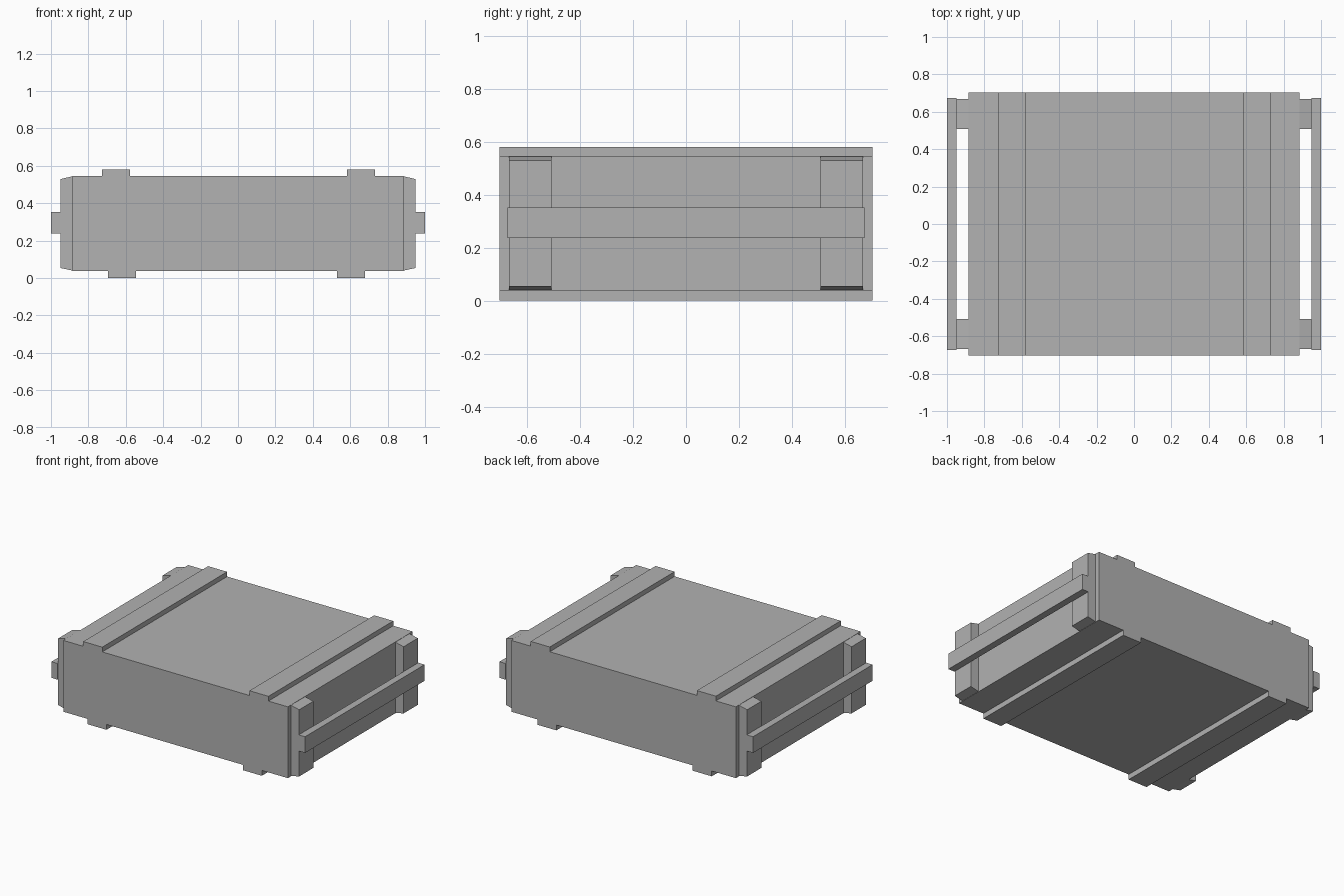
import bpy

cube = bpy.data.objects.get("Cube")
if cube:
    bpy.data.objects.remove(cube, do_unlink=True)

# Single plain grey
GREY = (0.445, 0.445, 0.445, 1.0)
mat = bpy.data.materials.new("plain grey")
mat.use_nodes = True
mat.diffuse_color = GREY
mat.node_tree.nodes["Principled BSDF"].inputs["Base Color"].default_value = GREY


def prism(name, outline, y0, y1):
    """Extrude a counter-clockwise XZ outline from y0 to y1."""
    n = len(outline)
    verts = [(x, y, z) for y in (y0, y1) for x, z in outline]
    faces = [tuple(range(n)), tuple(range(2 * n - 1, n - 1, -1))]
    faces += [(i, i + n, (i + 1) % n + n, (i + 1) % n) for i in range(n)]
    mesh = bpy.data.meshes.new(name)
    mesh.from_pydata(verts, [], faces)
    mesh.materials.append(mat)
    obj = bpy.data.objects.new(name, mesh)
    bpy.context.collection.objects.link(obj)
    return obj


def box(name, x0, x1, y0, y1, z0, z1):
    return prism(name, [(x0, z0), (x1, z0), (x1, z1), (x0, z1)], y0, y1)


# Crate body
HALF_X, HALF_Y, BOTTOM, TOP = 0.885, 0.703, 0.038, 0.546
box("crate_body", -HALF_X, HALF_X, -HALF_Y, HALF_Y, BOTTOM, TOP)

# Battens across the lid and runners under the base
for side, x in (("right", -0.653), ("left", 0.657)):
    box(f"lid_batten_{side}", x - 0.075, x + 0.075, -HALF_Y, HALF_Y, TOP, 0.58)
for side, x in (("right", -0.62), ("left", 0.605)):
    box(f"base_runner_{side}", x - 0.075, x + 0.075, -HALF_Y, HALF_Y, 0.0, BOTTOM)

# Tapered end posts and the carrying rail on each end
for side, s in (("right", -1), ("left", 1)):
    outline = [(s * HALF_X, 0.040), (s * 0.95, 0.054),
               (s * 0.95, 0.529), (s * HALF_X, 0.544)][::s]
    for end, y0, y1 in (("front", -0.668, -0.508), ("back", 0.508, 0.668)):
        prism(f"end_post_{side}_{end}", outline, y0, y1)
    x0, x1 = sorted((s * 0.95, s * 1.0))
    box(f"carrying_rail_{side}", x0, x1, -0.673, 0.673, 0.237, 0.352)
